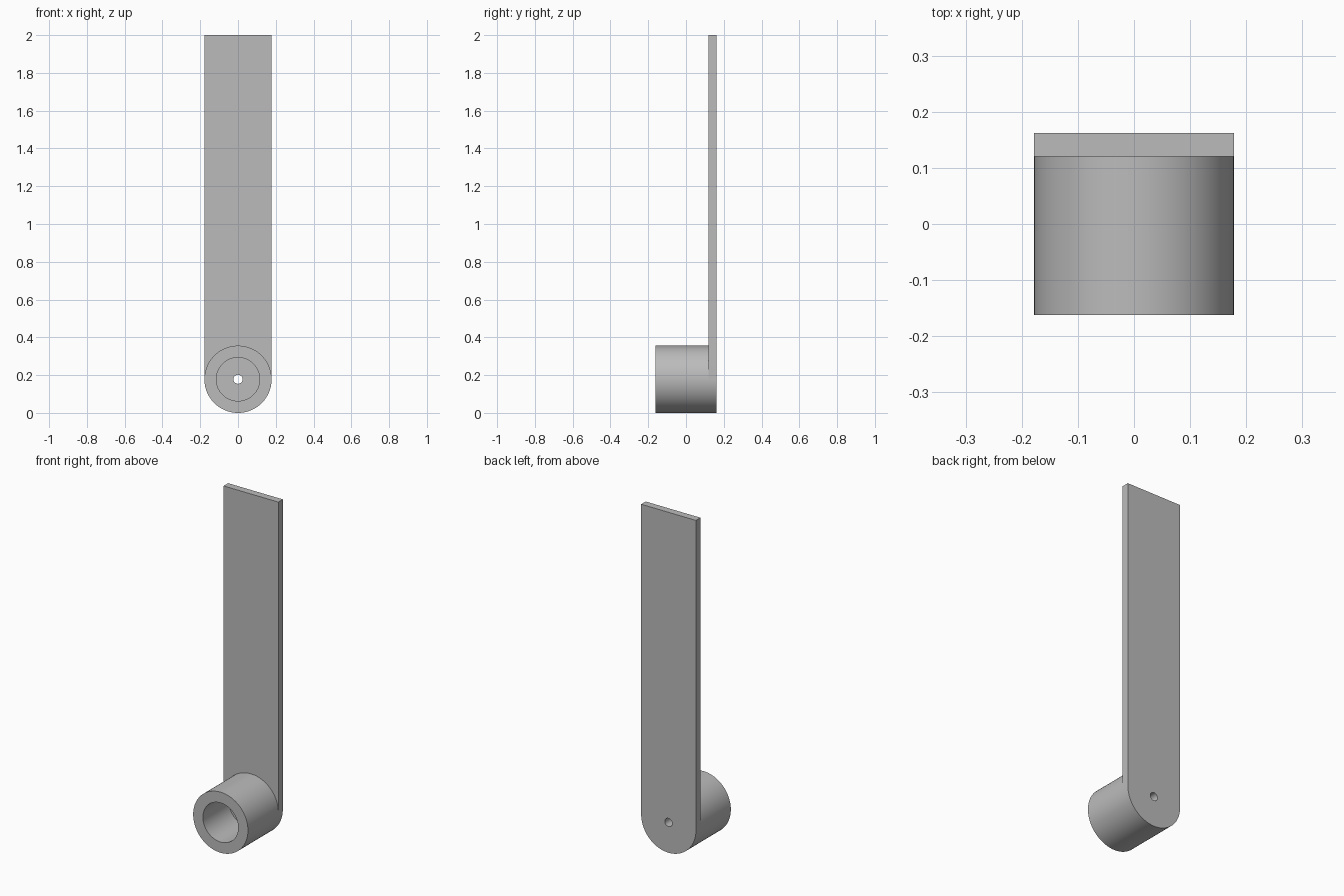
import bpy, bmesh, math
from mathutils import Matrix

cube = bpy.data.objects.get("Cube")
if cube:
    bpy.data.objects.remove(cube, do_unlink=True)

RADIUS, BORE, HOLE = 0.178, 0.115, 0.024
FRONT, JOINT, BACK, BORE_END = -0.162, 0.12, 0.162, 0.08
SEGMENTS = 96

grey = bpy.data.materials.new("grey metal")
grey.use_nodes = True
grey.diffuse_color = (0.5, 0.5, 0.5, 1)
grey.node_tree.nodes["Principled BSDF"].inputs["Base Color"].default_value = (0.5, 0.5, 0.5, 1)


def prism(name, outline, y0, y1):
    """Extrude an x-z outline from y0 to y1."""
    bm = bmesh.new()
    face = bm.faces.new([bm.verts.new((x, y0, z)) for x, z in outline])
    result = bmesh.ops.extrude_face_region(bm, geom=[face])
    moved = [v for v in result["geom"] if isinstance(v, bmesh.types.BMVert)]
    bmesh.ops.translate(bm, verts=moved, vec=(0, y1 - y0, 0))
    bmesh.ops.recalc_face_normals(bm, faces=bm.faces)
    mesh = bpy.data.meshes.new(name)
    bm.to_mesh(mesh)
    bm.free()
    mesh.materials.append(grey)
    obj = bpy.data.objects.new(name, mesh)
    bpy.context.collection.objects.link(obj)
    return obj


def arc(radius, start, end, steps):
    angles = [start + (end - start) * i / steps for i in range(steps + 1)]
    return [(radius * math.cos(a), RADIUS + radius * math.sin(a)) for a in angles]


def circle(radius):
    return arc(radius, 0, math.tau, SEGMENTS)[:-1]


def cut(obj, cutters):
    bpy.ops.object.select_all(action="DESELECT")
    bpy.context.view_layer.objects.active = obj
    obj.select_set(True)
    for cutter in cutters:
        mod = obj.modifiers.new("cut", "BOOLEAN")
        mod.operation = "DIFFERENCE"
        mod.solver = "EXACT"
        mod.object = cutter
        bpy.ops.object.modifier_apply(modifier=mod.name)
    bpy.ops.object.shade_smooth_by_angle(angle=math.radians(30))


# Flat arm with a rounded lower end
outline = arc(RADIUS, math.pi, math.tau, SEGMENTS // 2) + [(RADIUS, 2), (-RADIUS, 2)]
arm = prism("arm", outline, JOINT, BACK)

# Round socket on the front of the arm
socket = prism("socket", circle(RADIUS), FRONT, JOINT)

# Wide blind bore and the small screw hole through the back
bore = prism("bore_cutter", circle(BORE), FRONT - 0.1, BORE_END)
hole = prism("hole_cutter", circle(HOLE), FRONT - 0.1, BACK + 0.1)
cut(arm, [hole])
cut(socket, [bore, hole])
for cutter in (bore, hole):
    bpy.data.objects.remove(cutter, do_unlink=True)
